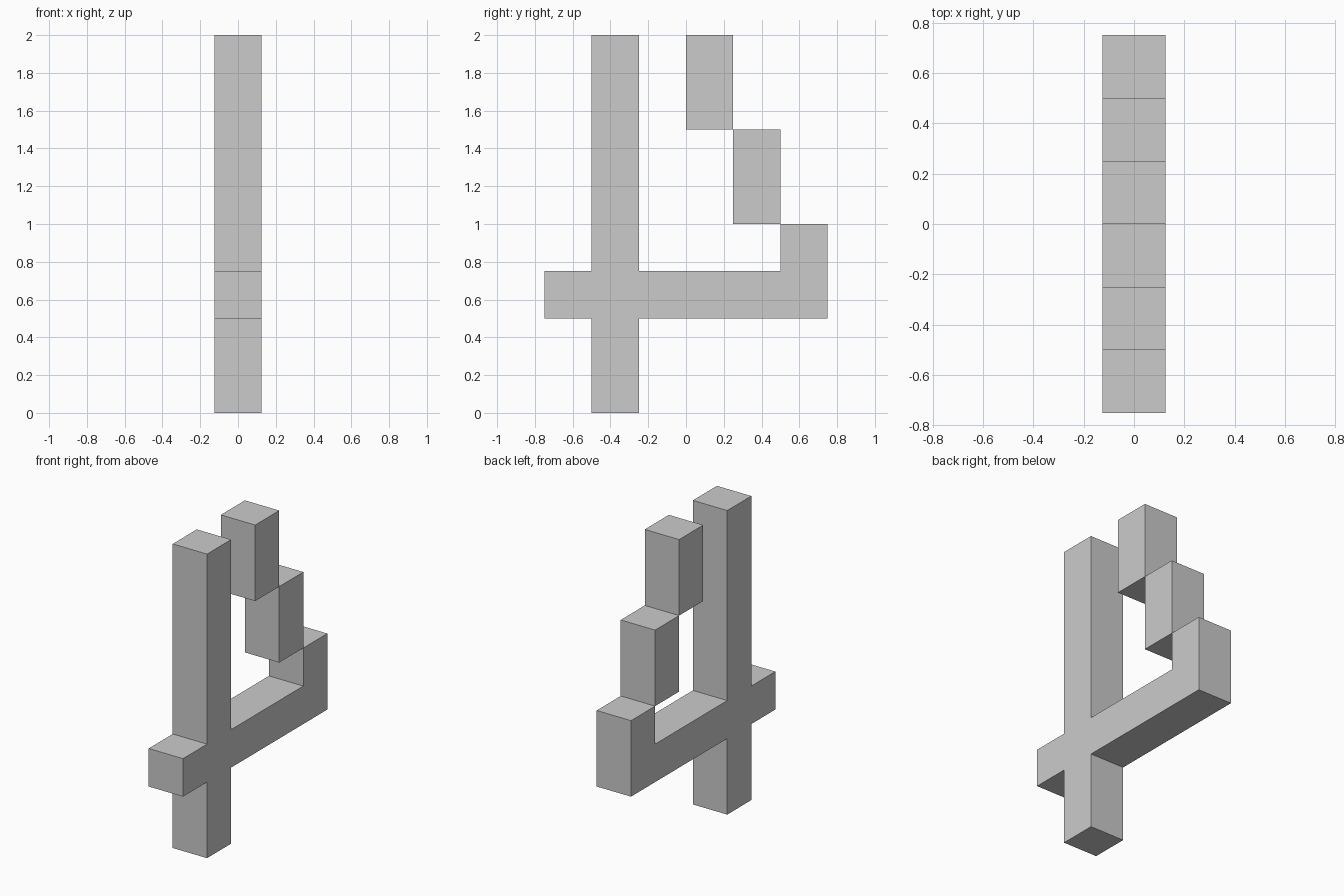
import bpy
import bmesh

if "Cube" in bpy.data.objects:
    bpy.data.objects.remove(bpy.data.objects["Cube"])

T = 0.25  # thickness of every bar

grey = bpy.data.materials.new("light grey")
grey.diffuse_color = (0.6, 0.6, 0.6, 1.0)
grey.use_nodes = True
grey.node_tree.nodes["Principled BSDF"].inputs["Base Color"].default_value = grey.diffuse_color


def extrude_profile(name, outline):
    """Extrude a (y, z) outline along x, centred on x = 0."""
    bm = bmesh.new()
    face = bm.faces.new([bm.verts.new((-T / 2, y, z)) for y, z in outline])
    new = bmesh.ops.extrude_face_region(bm, geom=[face])["geom"]
    verts = [v for v in new if isinstance(v, bmesh.types.BMVert)]
    bmesh.ops.translate(bm, verts=verts, vec=(T, 0, 0))
    bmesh.ops.recalc_face_normals(bm, faces=bm.faces)
    mesh = bpy.data.meshes.new(name)
    bm.to_mesh(mesh)
    bm.free()
    mesh.materials.append(grey)
    obj = bpy.data.objects.new(name, mesh)
    bpy.context.collection.objects.link(obj)
    return obj


# Upright post crossed by the bar, with the lowest step at the bar's end
extrude_profile("post_and_crossbar", [
    (-0.5, 0), (-0.25, 0), (-0.25, 0.5), (0.75, 0.5), (0.75, 1.0), (0.5, 1.0),
    (0.5, 0.75), (-0.25, 0.75), (-0.25, 2), (-0.5, 2), (-0.5, 0.75),
    (-0.75, 0.75), (-0.75, 0.5), (-0.5, 0.5)])

# Two stepped blocks that meet only at their edges
for name, y, z in (("middle_step", 0.25, 1.0), ("top_step", 0.0, 1.5)):
    extrude_profile(name, [(y, z), (y + T, z), (y + T, z + 0.5), (y, z + 0.5)])
